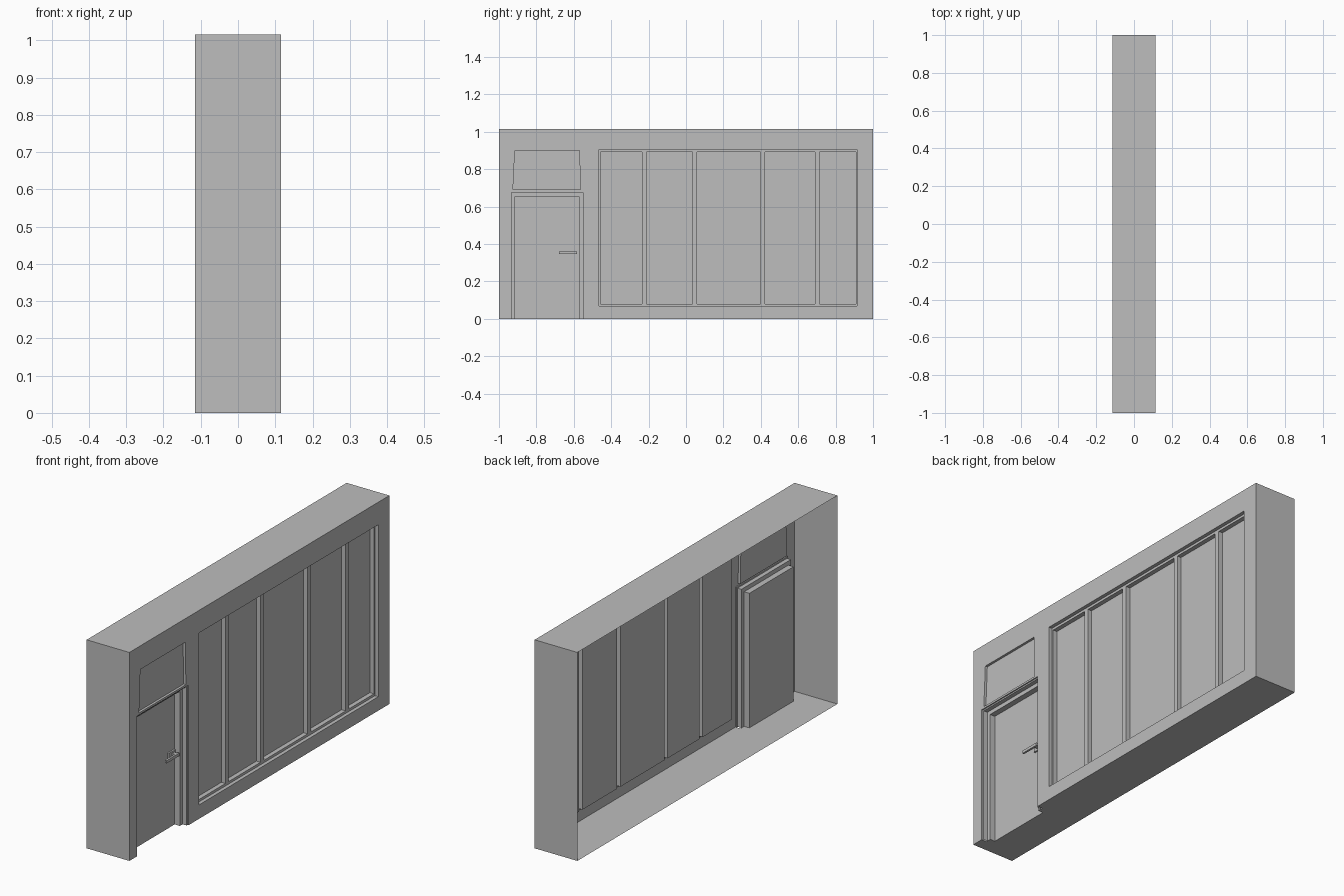
import bpy, bmesh

cube = bpy.data.objects.get("Cube")
if cube:
    bpy.data.objects.remove(cube, do_unlink=True)

FRONT, BACK, TOP = 0.115, -0.115, 1.015

grey = bpy.data.materials.new("plain_grey")
grey.use_nodes = True
grey.diffuse_color = (0.51, 0.51, 0.51, 1)
grey.node_tree.nodes["Principled BSDF"].inputs["Base Color"].default_value = (0.51, 0.51, 0.51, 1)


def finish(name, bm, sheet=True):
    """Weld, orient outwards and turn the bmesh into an object."""
    bmesh.ops.remove_doubles(bm, verts=bm.verts[:], dist=0.0001)
    bmesh.ops.recalc_face_normals(bm, faces=bm.faces[:])
    if sheet:
        bm.normal_update()
        widest = max((f for f in bm.faces if abs(f.normal.x) > 0.9), key=lambda f: f.calc_area())
        if widest.normal.x < 0:
            bmesh.ops.reverse_faces(bm, faces=bm.faces[:])
    mesh = bpy.data.meshes.new(name)
    bm.to_mesh(mesh)
    bm.free()
    mesh.materials.append(grey)
    obj = bpy.data.objects.new(name, mesh)
    bpy.context.collection.objects.link(obj)
    return obj


def quad(bm, *pts):
    bm.faces.new([bm.verts.new(p) for p in pts])


def relief(bm, rects, open_bottom=False):
    """Stepped panel: later (y0, y1, z0, z1, depth) rectangles override earlier ones.
    A depth of None leaves a hole; outside the first rectangle the depth is zero."""
    ys = sorted({v for r in rects for v in r[:2]})
    zs = sorted({v for r in rects for v in r[2:4]})
    ny, nz = len(ys) - 1, len(zs) - 1

    def depth(i, j):
        if j < 0 and open_bottom:
            return None
        if not (0 <= i < ny and 0 <= j < nz):
            return 0
        y, z = (ys[i] + ys[i + 1]) / 2, (zs[j] + zs[j + 1]) / 2
        return [r[4] for r in rects if r[0] < y < r[1] and r[2] < z < r[3]][-1]

    for i in range(ny + 1):
        for j in range(nz + 1):
            d = depth(i, j)
            if i < ny and j < nz and d is not None:
                x = FRONT - d
                quad(bm, (x, ys[i], zs[j]), (x, ys[i + 1], zs[j]),
                     (x, ys[i + 1], zs[j + 1]), (x, ys[i], zs[j + 1]))
            left, below = depth(i - 1, j), depth(i, j - 1)
            if j < nz and None not in (d, left) and d != left:
                a, b = FRONT - d, FRONT - left
                quad(bm, (a, ys[i], zs[j]), (b, ys[i], zs[j]),
                     (b, ys[i], zs[j + 1]), (a, ys[i], zs[j + 1]))
            if i < ny and None not in (d, below) and d != below:
                a, b = FRONT - d, FRONT - below
                quad(bm, (a, ys[i], zs[j]), (b, ys[i], zs[j]),
                     (b, ys[i + 1], zs[j]), (a, ys[i + 1], zs[j]))


def box(name, x0, x1, y0, y1, z0, z1):
    bm = bmesh.new()
    bmesh.ops.create_cube(bm, size=1)
    for v in bm.verts:
        v.co = (x1 if v.co.x > 0 else x0, y1 if v.co.y > 0 else y0, z1 if v.co.z > 0 else z0)
    return finish(name, bm, sheet=False)


# Outlines of the openings
door = (-0.94, -0.545, 0, 0.682)
inner_door = (-0.913, -0.573, 0, 0.655)
transom = (-0.925, -0.565, 0.692, 0.9)
window = (-0.465, 0.915, 0.068, 0.905)
DOOR_DEPTH = 0.055

# Wall shell: pierced front sheet, ends, ceiling and floor, open at the rear
bm = bmesh.new()
relief(bm, [(-1, 1, 0, TOP, 0)] + [o + (None,) for o in (door, transom, window)])
for y in (-1, 1):
    quad(bm, (BACK, y, 0), (FRONT, y, 0), (FRONT, y, TOP), (BACK, y, TOP))
quad(bm, (BACK, -1, TOP), (FRONT, -1, TOP), (FRONT, 1, TOP), (BACK, 1, TOP))
# The floor is notched under the door recess
steps = [(-1, door[0], 0), (door[0], inner_door[0], 0.027),
         (inner_door[0], inner_door[1], DOOR_DEPTH),
         (inner_door[1], door[1], 0.027), (door[1], 1, 0)]
for y0, y1, d in steps:
    quad(bm, (BACK, y0, 0), (FRONT - d, y0, 0), (FRONT - d, y1, 0), (BACK, y1, 0))
finish("wall_shell", bm)

# Door with its stepped frame
bm = bmesh.new()
lip = 0.007
relief(bm, [door + (0.006,),
            (door[0] + lip, door[1] - lip, 0, door[3] - lip, 0.027),
            inner_door + (DOOR_DEPTH,)], open_bottom=True)
finish("door_and_frame", bm)

# Window with five sunken panes between the mullions
panes = [(-0.456, -0.235), (-0.21, 0.035), (0.06, 0.397), (0.422, 0.69), (0.715, 0.908)]
bm = bmesh.new()
relief(bm, [window + (0.018,)] + [(a, b, 0.08, 0.893, 0.04) for a, b in panes])
finish("window", bm)

# Transom panel over the door, slightly narrower at the top
bm = bmesh.new()
y0, y1, z0, z1 = transom
outer = [(y0, z0), (y1, z0), (y1, z1), (y0, z1)]
panel = [(y0, z0), (y1, z0), (y1 - 0.005, z1), (y0 + 0.01, z1)]
back = FRONT - 0.012
for k in range(4):
    n = (k + 1) % 4
    if k % 2:
        tip = 2 if k == 1 else 3
        base = 1 if k == 1 else 0
        bm.faces.new([bm.verts.new((FRONT, *p)) for p in (outer[base], outer[tip], panel[tip])])
    quad(bm, (FRONT, *panel[k]), (FRONT, *panel[n]), (back, *panel[n]), (back, *panel[k]))
quad(bm, *[(back, *p) for p in panel])
finish("transom_panel", bm)

# Door handle
leaf = FRONT - DOOR_DEPTH
box("handle_plate", leaf, leaf + 0.008, -0.628, -0.578, 0.338, 0.369)
box("handle_post", leaf + 0.008, leaf + 0.022, -0.604, -0.588, 0.346, 0.36)
box("handle_lever", leaf + 0.022, leaf + 0.032, -0.68, -0.582, 0.346, 0.36)
